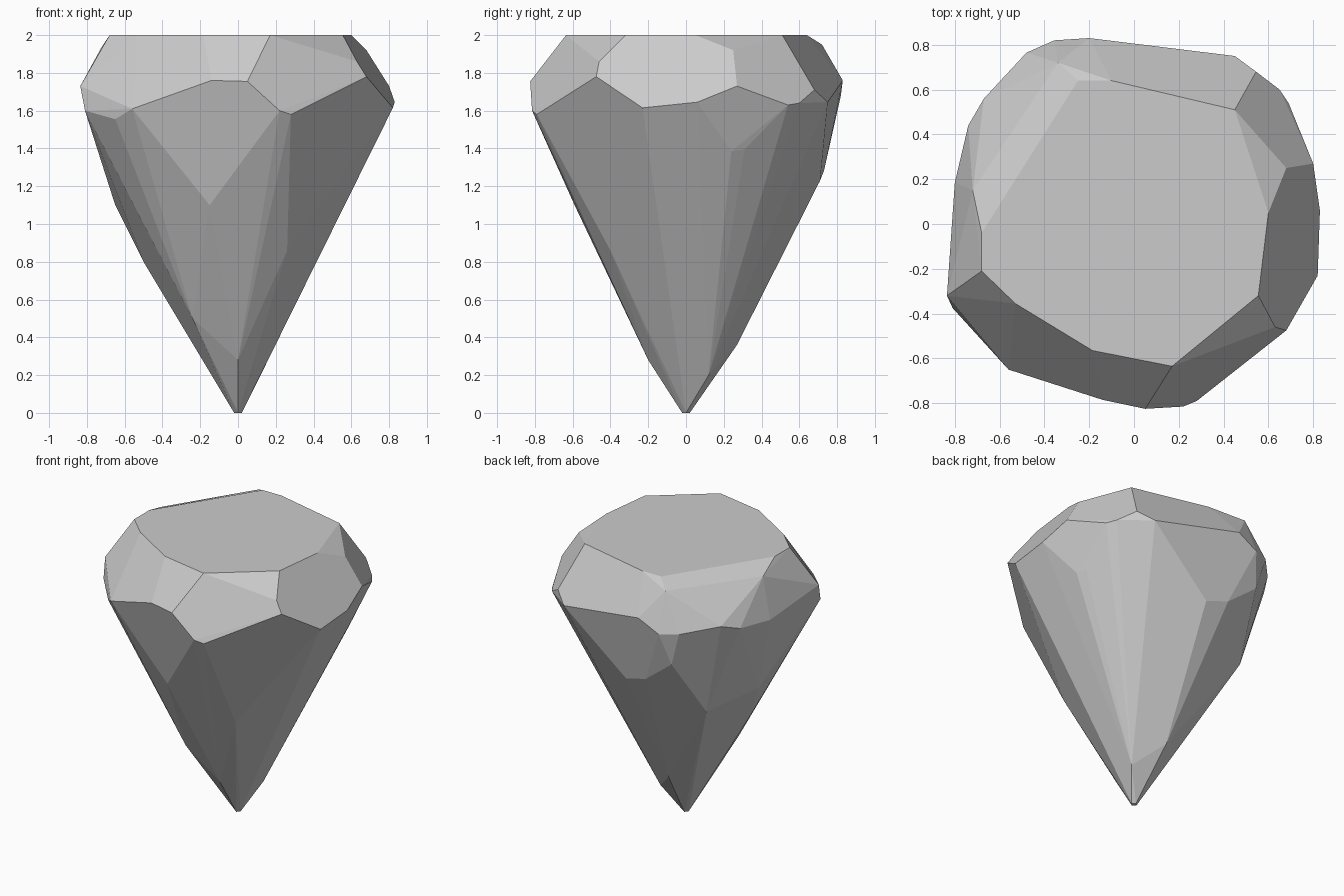
import bpy, bmesh, math

# Table outline (flat top at z = 2)
table = [(.45, .51), (.60, .05), (.555, -.32), (.17, -.635), (-.185, -.565),
         (-.53, -.355), (-.68, -.21), (-.68, -.04), (-.25, .64), (-.10, .64)]

# Crown and girdle corners
girdle = [(.05, -.825, 1.755), (-.14, -.785, 1.76), (-.56, -.65, 1.61), (.22, -.815, 1.6),
          (.28, -.79, 1.58), (.68, -.475, 1.78), (.63, -.46, 1.86), (.82, -.23, 1.615),
          (.83, .06, 1.645), (.80, .27, 1.73), (.68, .25, 1.92), (.69, .54, 1.63),
          (.65, .60, 1.64), (.545, .68, 1.71), (.45, .75, 1.645), (-.2, .83, 1.76),
          (-.355, .82, 1.68), (-.48, .765, 1.69), (-.34, .72, 1.95), (-.67, .56, 1.72),
          (-.74, .44, 1.68), (-.80, .185, 1.66), (-.72, .15, 1.94), (-.835, -.32, 1.73),
          (-.81, -.375, 1.6), (-.65, -.55, 1.555)]

# Pavilion corners, down towards the point
pavilion = [(.13, -.71, 1.38), (-.15, -.59, 1.1), (.69, .24, 1.385), (.67, .31, 1.395),
            (-.02, .71, 1.23), (-.19, .73, 1.28), (-.41, .75, 1.45), (-.5, .48, 1.03),
            (-.65, .1, 1.1), (-.5, 0, .8), (.26, -.4, .86), (-.05, .27, .36),
            (.12, .12, .2), (0, -.2, .28), (-.24, -.25, .5)]

# Small blunt tip
tip = [(.02, 0, 0), (-.02, 0, 0), (0, .02, 0), (0, -.02, 0)]

# Wrap the corners into a faceted convex stone
bm = bmesh.new()
for p in [(x, y, 2) for x, y in table] + girdle + pavilion + tip:
    bm.verts.new(p)
hull = bmesh.ops.convex_hull(bm, input=bm.verts[:])
unused = {g for g in hull["geom_interior"] + hull["geom_unused"]
          if isinstance(g, bmesh.types.BMVert)}
bmesh.ops.delete(bm, geom=list(unused), context='VERTS')

# Merge nearly coplanar triangles into clean facets
bmesh.ops.dissolve_limit(bm, angle_limit=math.radians(3),
                         verts=bm.verts[:], edges=bm.edges[:])
bmesh.ops.recalc_face_normals(bm, faces=bm.faces[:])

mesh = bpy.data.meshes.new("faceted_stone")
bm.to_mesh(mesh)
bm.free()
stone = bpy.data.objects.new("faceted_stone", mesh)
bpy.context.collection.objects.link(stone)
